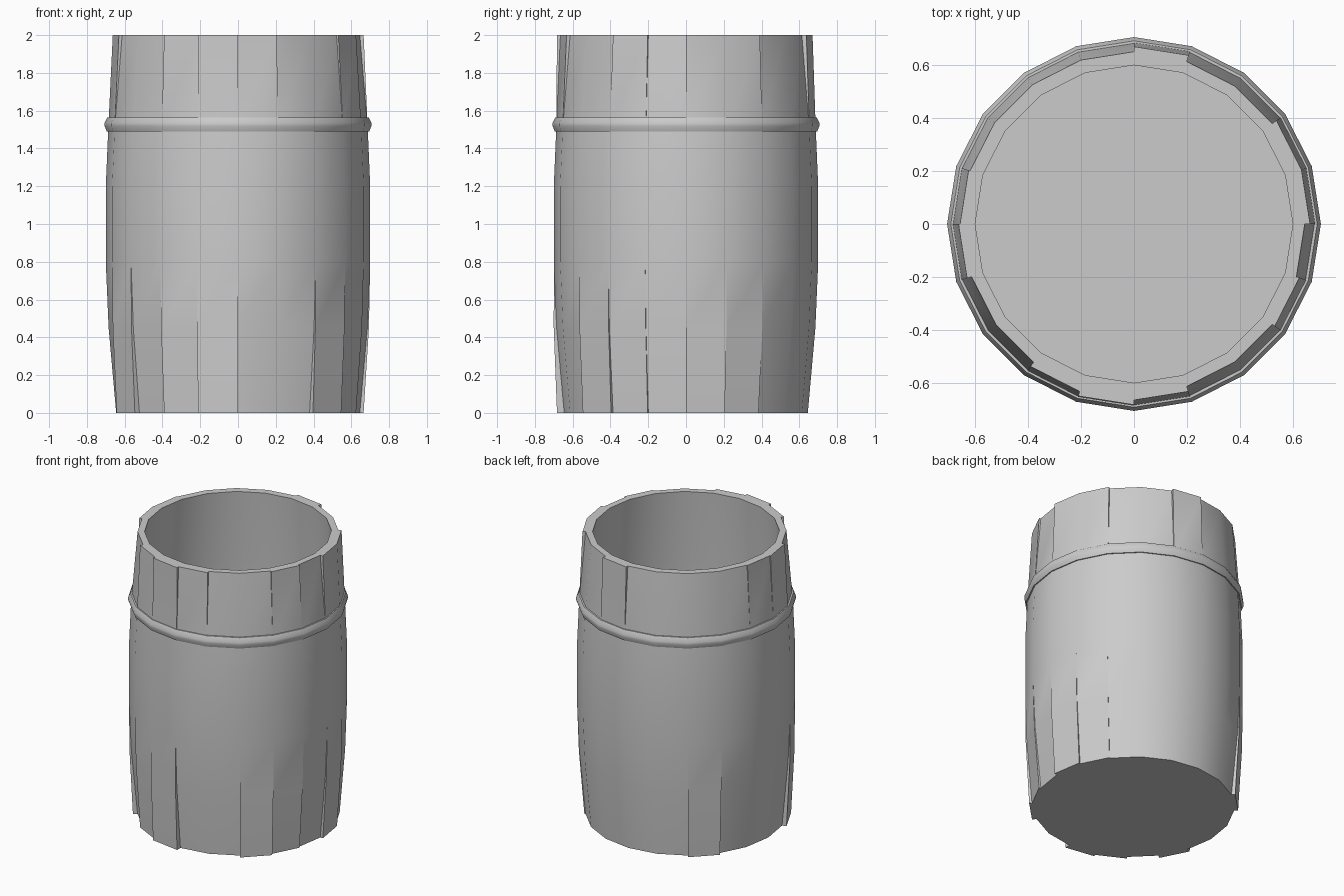
import bpy, bmesh
from math import cos, sin, radians

if "Cube" in bpy.data.objects:
    bpy.data.objects.remove(bpy.data.objects["Cube"])

N = 20
ROWS = [0.0, 0.45, 0.8, 1.2, 1.5, 2.0]
BULGE = [0.645, 0.685, 0.70, 0.70, 0.687, 0.645]
# staves whose ends are sprung outward: stave index -> extra radius
TOP = {0: .02, 1: .02, 4: .025, 5: .006, 6: .006, 7: .006, 8: .006, 9: .012,
       10: .018, 13: .02, 14: .038, 15: .02, 18: .012}
BOTTOM = {0: .02, 1: .008, 7: .025, 11: .03, 13: .02, 14: .038, 17: .03, 18: .012}


def point(k, r, z):
    a = radians(360 / N * k)
    return (r * cos(a), r * sin(a), z)


def finish(name, bm):
    bmesh.ops.remove_doubles(bm, verts=bm.verts, dist=0.0005)
    bmesh.ops.recalc_face_normals(bm, faces=bm.faces)
    me = bpy.data.meshes.new(name)
    bm.to_mesh(me)
    bm.free()
    ob = bpy.data.objects.new(name, me)
    bpy.context.collection.objects.link(ob)
    bpy.ops.object.select_all(action='DESELECT')
    ob.select_set(True)
    bpy.context.view_layer.objects.active = ob
    bpy.ops.object.shade_smooth_by_angle(angle=radians(30))
    return ob


def face(bm, pts):
    # drop repeated corners so steps can taper to nothing
    clean = []
    for p in pts:
        if all(sum((a - b) ** 2 for a, b in zip(p, q)) > 1e-8 for q in clean):
            clean.append(p)
    if len(clean) > 2:
        bm.faces.new([bm.verts.new(p) for p in clean])


def stave_radii(k):
    r = list(BULGE)
    b = BOTTOM.get(k % N, 0)
    r[0] += b
    r[1] += b * 0.4
    r[-1] += TOP.get(k % N, 0)
    return r


# barrel body: outer staves, end rims, step edges, hollow inside
INNER = [(0.60, 2.0), (0.637, 1.5), (0.65, 1.2), (0.65, 0.8), (0.635, 0.45), (0.60, 0.05)]
bm = bmesh.new()
for k in range(N):
    r, nxt = stave_radii(k), stave_radii(k + 1)
    for i in range(len(ROWS) - 1):
        z0, z1 = ROWS[i], ROWS[i + 1]
        face(bm, [point(k, r[i], z0), point(k + 1, r[i], z0),
                  point(k + 1, r[i + 1], z1), point(k, r[i + 1], z1)])
        face(bm, [point(k + 1, r[i], z0), point(k + 1, nxt[i], z0),
                  point(k + 1, nxt[i + 1], z1), point(k + 1, r[i + 1], z1)])
    # top rim and underside
    face(bm, [point(k, r[-1], 2), point(k + 1, r[-1], 2),
              point(k + 1, 0.60, 2), point(k, 0.60, 2)])
    face(bm, [point(k, r[0], 0), (0, 0, 0), point(k + 1, r[0], 0)])
    # inner wall and floor
    for (ra, za), (rb, zb) in zip(INNER, INNER[1:]):
        face(bm, [point(k, ra, za), point(k + 1, ra, za),
                  point(k + 1, rb, zb), point(k, rb, zb)])
    face(bm, [point(k, 0.60, 0.05), point(k + 1, 0.60, 0.05), (0, 0, 0.05)])
finish("barrel_staves", bm)

# raised hoop near the top
HOOP = [(0.675, 1.49), (0.695, 1.49), (0.706, 1.518), (0.706, 1.535), (0.692, 1.565), (0.67, 1.565)]
bm = bmesh.new()
for k in range(N):
    for (ra, za), (rb, zb) in zip(HOOP, HOOP[1:] + HOOP[:1]):
        face(bm, [point(k, ra, za), point(k + 1, ra, za),
                  point(k + 1, rb, zb), point(k, rb, zb)])
finish("hoop", bm)
